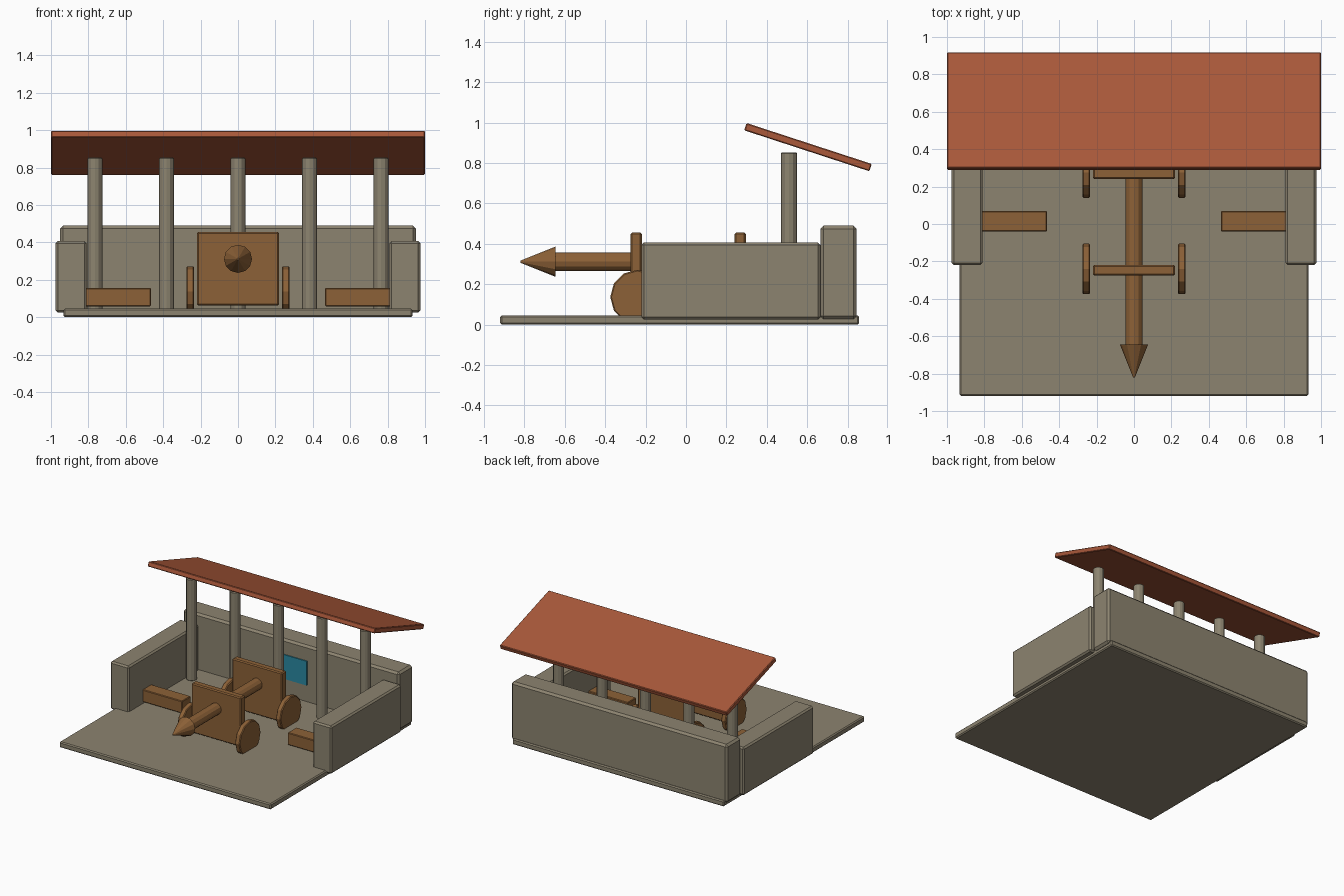
import bpy, math
from mathutils import Matrix

if "Cube" in bpy.data.objects:
    bpy.data.objects.remove(bpy.data.objects["Cube"])


def material(name, rgb):
    m = bpy.data.materials.new(name)
    m.diffuse_color = (*rgb, 1)
    m.use_nodes = True
    m.node_tree.nodes["Principled BSDF"].inputs["Base Color"].default_value = m.diffuse_color
    return m


STONE = material("grey_brown_stone", (0.265, 0.23, 0.162))
ROOF = material("terracotta", (0.40, 0.098, 0.042))
WOOD = material("brown_wood", (0.265, 0.12, 0.038))
BLUE = material("teal_blue", (0.023, 0.25, 0.36))


def finish(ob, name, mat, bevel):
    ob.name = name
    ob.data.materials.append(mat)
    if bevel:
        b = ob.modifiers.new("bevel", "BEVEL")
        b.width, b.segments = bevel, 1
        b.limit_method, b.angle_limit = "ANGLE", math.radians(40)
    return ob


def box(name, xr, yr, zr, mat, bevel=0.008):
    """Box from its extents along x, y and z."""
    bpy.ops.mesh.primitive_cube_add(size=1)
    ob = bpy.context.object
    ob.data.transform(Matrix.Diagonal([r[1] - r[0] for r in (xr, yr, zr)] + [1]))
    ob.location = [(r[0] + r[1]) / 2 for r in (xr, yr, zr)]
    return finish(ob, name, mat, bevel)


def rod(name, loc, r1, r2, length, mat, rot=(0, 0, 0), bevel=0.0):
    """Twelve-sided cylinder or cone, centred on loc."""
    bpy.ops.mesh.primitive_cone_add(vertices=12, radius1=r1, radius2=r2,
                                    depth=length, location=loc, rotation=rot)
    return finish(bpy.context.object, name, mat, bevel)


# Floor slab and walls
box("floor", (-0.932, 0.932), (-0.92, 0.857), (0, 0.046), STONE)
box("back_wall", (-0.952, 0.952), (0.665, 0.845), (0.027, 0.49), STONE, 0.016)
for side, s in (("left", -1), ("right", 1)):
    box(side + "_wall", sorted((s * 0.81, s * 0.975)), (-0.22, 0.665),
        (0.025, 0.407), STONE, 0.012)
    # Benches against the side walls
    box(side + "_bench", sorted((s * 0.465, s * 0.815)), (-0.04, 0.07),
        (0.058, 0.156), WOOD, 0.005)

# Columns
for i in range(5):
    rod(f"column_{i + 1}", (-0.765 + i * 0.3825, 0.51, 0.448), 0.04, 0.04,
        0.81, STONE, bevel=0.005)

# Sloping roof
roof = box("roof", (-1, 1), (0.278, 0.93), (0.861, 0.899), ROOF, 0.005)
roof.location = (0, 0.604, 0.879)
roof.rotation_euler = (math.radians(-18.1), 0, 0)

# Panel on the back wall
box("wall_panel", (-0.145, 0.145), (0.657, 0.666), (0.178, 0.371), BLUE, 0)

# Ram: end boards, wheels, shaft and pointed head
for end, y in (("front", -0.247), ("rear", 0.268)):
    box(end + "_board", (-0.22, 0.22), (y - 0.028, y + 0.028), (0.063, 0.456), WOOD)
    for side, s in (("left", -1), ("right", 1)):
        rod(f"{end}_{side}_wheel", (s * 0.255, y + 0.007, 0.137), 0.135, 0.135,
            0.042, WOOD, (0, math.pi / 2, 0), 0.006)
rod("ram_shaft", (0, -0.2, 0.312), 0.046, 0.046, 0.9, WOOD, (math.pi / 2, 0, 0))
rod("ram_head", (0, -0.733, 0.312), 0.075, 0.005, 0.175, WOOD, (math.pi / 2, 0, 0))
